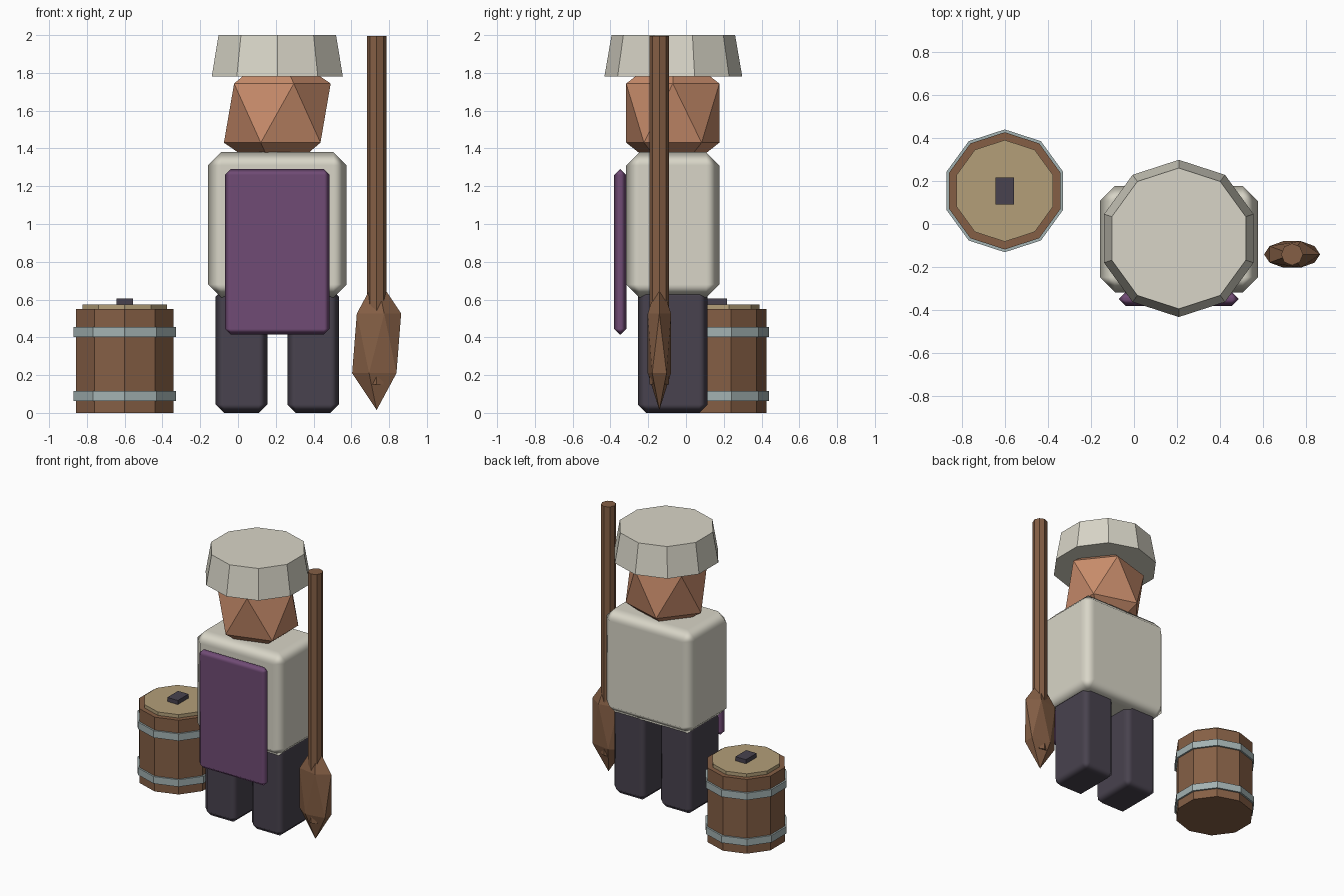
import bpy, bmesh
from mathutils import Matrix, Vector

if "Cube" in bpy.data.objects:
    bpy.data.objects.remove(bpy.data.objects["Cube"])


def srgb(v):
    v /= 255
    return v / 12.92 if v <= 0.04045 else ((v + 0.055) / 1.055) ** 2.4


def material(name, r, g, b):
    m = bpy.data.materials.new(name)
    m.diffuse_color = (srgb(r), srgb(g), srgb(b), 1)
    m.use_nodes = True
    m.node_tree.nodes["Principled BSDF"].inputs["Base Color"].default_value = m.diffuse_color
    return m


CREAM = material("cream cloth", 216, 213, 199)
SKIN = material("skin", 200, 140, 107)
PURPLE = material("purple cloth", 112, 75, 117)
DARK = material("dark cloth", 72, 66, 78)
WOOD = material("brown wood", 133, 95, 69)
LID = material("pale wood", 179, 159, 121)
IRON = material("grey iron", 163, 178, 178)


def finish(name, bm, mat, smooth=False):
    me = bpy.data.meshes.new(name)
    for f in bm.faces:
        f.smooth = smooth
    bm.to_mesh(me)
    bm.free()
    me.materials.append(mat)
    ob = bpy.data.objects.new(name, me)
    bpy.context.collection.objects.link(ob)
    return ob


def box(name, lo, hi, mat, bevel=0.0):
    lo, hi = Vector(lo), Vector(hi)
    bm = bmesh.new()
    bmesh.ops.create_cube(bm, size=1, matrix=Matrix.Translation((lo + hi) / 2)
                          @ Matrix.Diagonal((hi - lo).to_4d()))
    ob = finish(name, bm, mat, bevel > 0)
    if bevel:
        mod = ob.modifiers.new("rounding", 'BEVEL')
        mod.width = bevel
        mod.segments = 1
        mod.harden_normals = True
    return ob


def tube(name, x, y, z0, z1, r0, r1, sides, mat):
    bm = bmesh.new()
    bmesh.ops.create_cone(bm, cap_ends=True, segments=sides, radius1=r0, radius2=r1,
                          depth=z1 - z0, matrix=Matrix.Translation((x, y, (z0 + z1) / 2)))
    return finish(name, bm, mat)


def gem(name, centre, radii, mat):
    bm = bmesh.new()
    bmesh.ops.create_icosphere(bm, subdivisions=1, radius=1,
                               matrix=Matrix.Translation(centre) @ Matrix.Diagonal((*radii, 1)))
    return finish(name, bm, mat)


# figure: legs, torso, apron, head, hat
CX, CY = 0.208, -0.07
for side, s in (("left", -1), ("right", 1)):
    x = CX + s * 0.19
    box(side + "_leg", (x - 0.137, CY - 0.185, 0), (x + 0.137, CY + 0.185, 0.66), DARK, 0.045)
box("torso", (CX - 0.367, CY - 0.247, 0.61), (CX + 0.367, CY + 0.247, 1.38), CREAM, 0.07)
box("apron", (CX - 0.277, -0.38, 0.415), (CX + 0.277, -0.316, 1.29), PURPLE, 0.03)
gem("head", (CX, CY, 1.587), (0.316, 0.29, 0.35), SKIN)
tube("hat", CX, CY + 0.003, 1.78, 2.0, 0.365, 0.327, 10, CREAM)

# paddle
tube("paddle_shaft", 0.734, -0.141, 0.15, 1.995, 0.051, 0.051, 8, WOOD)
gem("paddle_blade", (0.734, -0.141, 0.368), (0.145, 0.0725, 0.353), WOOD)

# barrel with hoops, lid and handle
BX, BY = -0.6, 0.154
tube("barrel", BX, BY, 0, 0.55, 0.272, 0.272, 10, WOOD)
for name, z in (("lower_hoop", 0.063), ("upper_hoop", 0.403)):
    tube(name, BX, BY, z, z + 0.052, 0.285, 0.285, 10, IRON)
tube("barrel_lid", BX, BY, 0.54, 0.575, 0.236, 0.236, 10, LID)
box("lid_handle", (BX - 0.043, BY - 0.063, 0.565), (BX + 0.043, BY + 0.063, 0.605), DARK)
